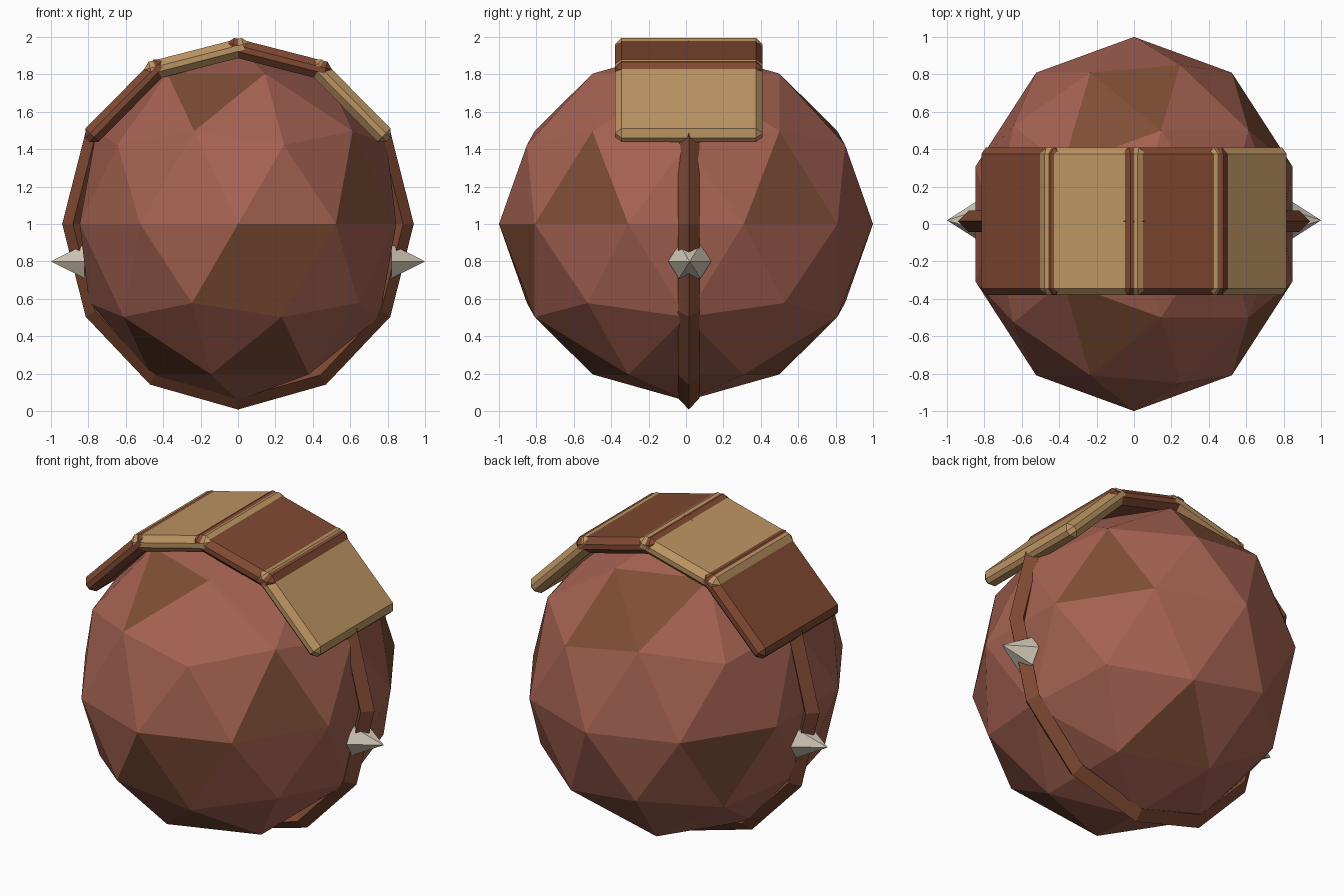
import bpy, bmesh, math
from mathutils import Vector, Matrix

if "Cube" in bpy.data.objects:
    bpy.data.objects.remove(bpy.data.objects["Cube"])


def mat(name, rgb):
    m = bpy.data.materials.new(name)
    m.diffuse_color = (*rgb, 1)
    m.use_nodes = True
    m.node_tree.nodes["Principled BSDF"].inputs["Base Color"].default_value = m.diffuse_color
    return m


RED = mat("red clay", (0.376, 0.122, 0.084))
PATCH = mat("brown patch", (0.21, 0.075, 0.036))
BROWN = mat("dark leather", (0.215, 0.066, 0.032))
TAN = mat("tan wood", (0.50, 0.296, 0.122))
BONE = mat("bone", (0.63, 0.57, 0.47))


def make(name, bm, mats):
    bmesh.ops.recalc_face_normals(bm, faces=bm.faces)
    me = bpy.data.meshes.new(name)
    bm.to_mesh(me)
    bm.free()
    for m in mats:
        me.materials.append(m)
    ob = bpy.data.objects.new(name, me)
    bpy.context.collection.objects.link(ob)
    return ob


MID_Y = 0.015

# faceted round body, with some facets in brown
patches = [Vector(v).normalized() for v in (
    (-.447, -1.376, 1.894), (-.447, 1.376, 1.894), (.175, 2.16, 1.82),
    (1.894, -1.376, .447), (1.894, 1.376, .447),
    (.724, -2.227, -.447), (-.013, -2.66, -.973),
    (.447, -1.376, -1.894), (.447, 1.376, -1.894),
    (-1.17, -.85, -1.894), (-1.894, 1.376, -.447))]
bm = bmesh.new()
bmesh.ops.create_icosphere(bm, subdivisions=2, radius=1)
# turn so that an upper corner of the icosahedron points to +x
top = [v for v in bm.verts if abs(v.co.z - 0.447) < 0.02 and abs(v.co.y) < 0.02]
if top and top[0].co.x < 0:
    bmesh.ops.rotate(bm, verts=bm.verts, matrix=Matrix.Rotation(math.pi, 3, 'Z'))
for f in bm.faces:
    d = f.calc_center_median().normalized()
    f.material_index = int(any(d.dot(p) > 0.985 for p in patches))
for v in bm.verts:
    v.co = Vector((v.co.x * 0.89, v.co.y, v.co.z * 0.945 + 1))
make("body", bm, [RED, PATCH])

# strap: twelve-sided hoop with a diamond section
bm = bmesh.new()
rings = []
for i in range(12):
    a = math.tau * i / 12
    ring = []
    for j in range(4):
        b = math.tau * j / 4
        r = 0.883 + 0.057 * math.cos(b)
        ring.append(bm.verts.new((r * math.cos(a), MID_Y + 0.057 * math.sin(b),
                                  1 + r * math.sin(a) * 1.055)))
    rings.append(ring)
for i in range(12):
    p, q = rings[i], rings[(i + 1) % 12]
    for j in range(4):
        k = (j + 1) % 4
        bm.faces.new((p[j], p[k], q[k], q[j]))
make("strap", bm, [BROWN])


# chamfered back plates that cross at their ends
def plate(name, x0, z0, x1, z1, m):
    bm = bmesh.new()
    length = math.hypot(x1 - x0, z1 - z0)
    bmesh.ops.create_cube(bm, size=1, matrix=Matrix.Diagonal((length, 0.79, 0.10, 1)))
    bmesh.ops.bevel(bm, geom=bm.edges[:], offset=0.035, segments=1, affect='EDGES', profile=0.5)
    turn = Matrix.Rotation(-math.atan2(z1 - z0, x1 - x0), 4, 'Y')
    move = Matrix.Translation(((x0 + x1) / 2, MID_Y, (z0 + z1) / 2))
    bmesh.ops.transform(bm, verts=bm.verts, matrix=move @ turn)
    make(name, bm, [m])


plate("plate_left_outer", -0.805, 1.45, -0.39, 1.87, BROWN)
plate("plate_left_inner", -0.50, 1.81, 0.065, 1.955, TAN)
plate("plate_right_inner", -0.065, 1.955, 0.50, 1.81, BROWN)
plate("plate_right_outer", 0.39, 1.87, 0.805, 1.45, TAN)

# side spikes
for name, s in (("spike_left", -1), ("spike_right", 1)):
    bm = bmesh.new()
    base = [bm.verts.new((s * 0.82, 0.02 + 0.115 * math.cos(math.tau * i / 6),
                          0.8 + 0.105 * math.sin(math.tau * i / 6))) for i in range(6)]
    tip = bm.verts.new((s, 0.02, 0.8))
    bm.faces.new(base)
    for i in range(6):
        bm.faces.new((base[i], base[(i + 1) % 6], tip))
    make(name, bm, [BONE])
